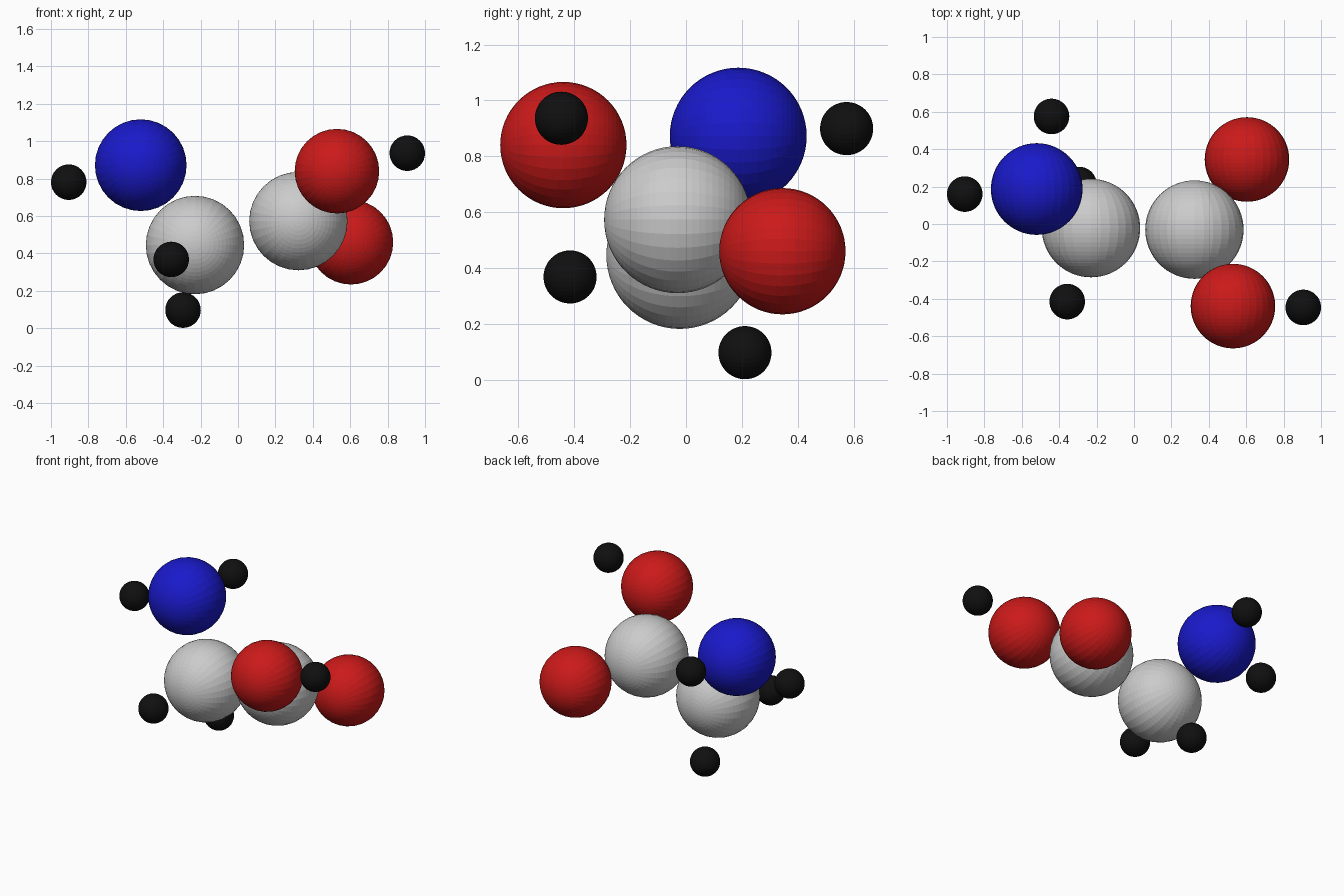
import bpy
from math import pi

if "Cube" in bpy.data.objects:
    bpy.data.objects.remove(bpy.data.objects["Cube"])

# Element colours (carbon stays grey, without a material)
def make_mat(name, rgb):
    mat = bpy.data.materials.new(name)
    mat.diffuse_color = (*rgb, 1)
    mat.use_nodes = True
    mat.node_tree.nodes["Principled BSDF"].inputs["Base Color"].default_value = mat.diffuse_color
    return mat

blue = make_mat("blue", (0.01, 0.01, 0.6))
red = make_mat("red", (0.6, 0.01, 0.01))
black = make_mat("black", (0.005, 0.005, 0.005))

# kind: radius, material
KINDS = {
    "carbon": (0.263, None),
    "nitrogen": (0.245, blue),
    "oxygen": (0.226, red),
    "hydrogen": (0.095, black),
}

# Atoms: part name, kind, centre
ATOMS = [
    ("carbon_left", "carbon", (-0.23, -0.022, 0.445)),
    ("carbon_right", "carbon", (0.323, -0.03, 0.573)),
    ("nitrogen", "nitrogen", (-0.52, 0.187, 0.872)),
    ("oxygen_front", "oxygen", (0.529, -0.439, 0.84)),
    ("oxygen_back", "oxygen", (0.604, 0.345, 0.46)),
    ("hydrogen_nitrogen_left", "hydrogen", (-0.905, 0.16, 0.781)),
    ("hydrogen_nitrogen_back", "hydrogen", (-0.441, 0.575, 0.899)),
    ("hydrogen_oxygen", "hydrogen", (0.905, -0.446, 0.936)),
    ("hydrogen_carbon_front", "hydrogen", (-0.357, -0.415, 0.368)),
    ("hydrogen_carbon_bottom", "hydrogen", (-0.294, 0.211, 0.097)),
]

# Each atom is a faceted sphere with its poles along y
for name, kind, centre in ATOMS:
    radius, mat = KINDS[kind]
    bpy.ops.mesh.primitive_uv_sphere_add(
        segments=32, ring_count=32, radius=radius,
        location=centre, rotation=(pi / 2, 0, 0))
    atom = bpy.context.object
    atom.name = name
    if mat:
        atom.data.materials.append(mat)
